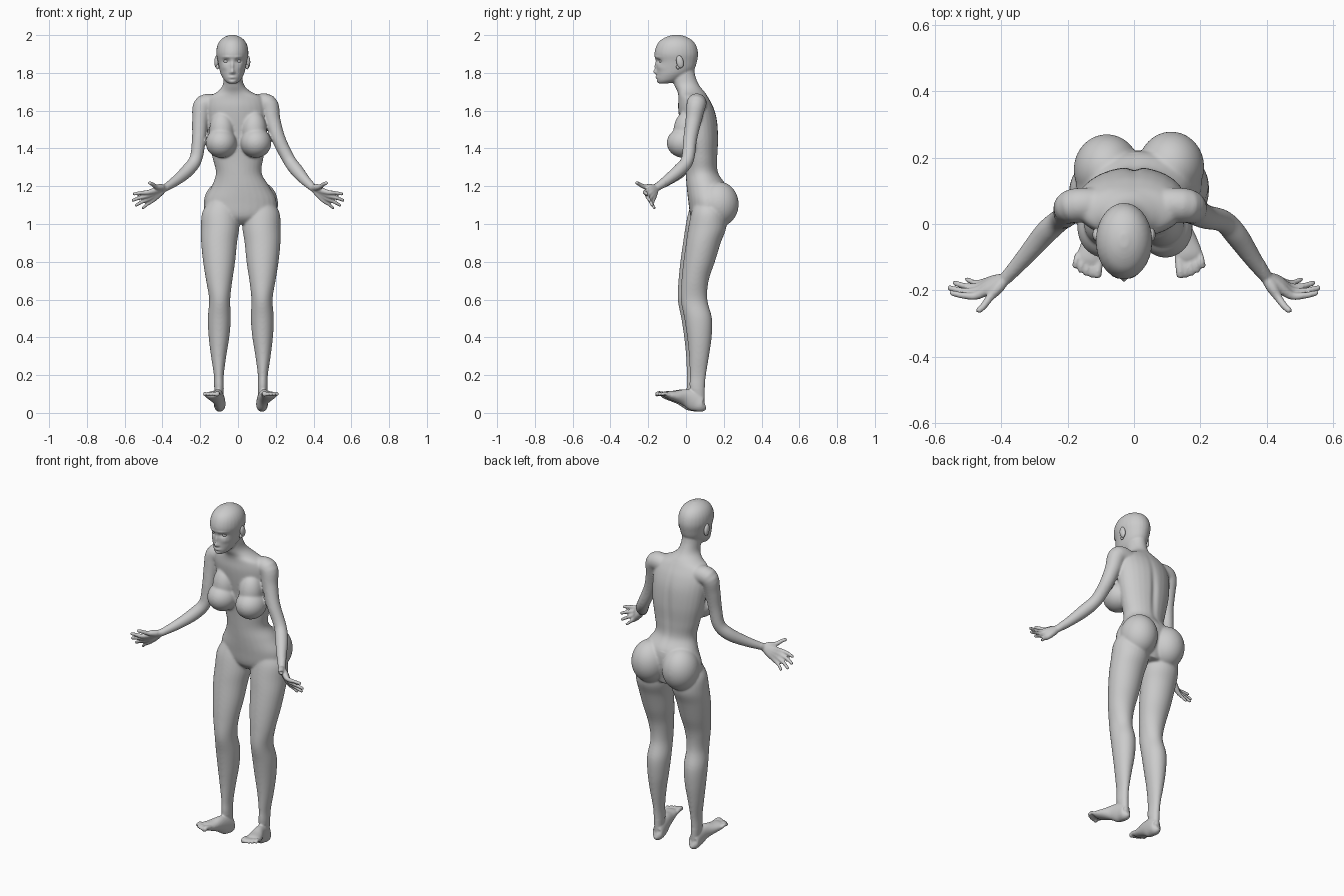
import bpy, bmesh
from math import cos, sin, pi, exp
from mathutils import Vector, Matrix

bm = bmesh.new()
MID = 0.015          # mirror line of hips and legs


def spline(rows, n=5):
    """Smoothly interpolate rows (x, y, z, ra, rb)."""
    r = [Vector(a) for a in rows]
    r = [r[0]] + r + [r[-1]]
    out = []
    for i in range(1, len(r) - 2):
        a, b, c, d = r[i - 1:i + 3]
        for k in range(n):
            t = k / n
            out.append(0.5 * (2 * b + (c - a) * t + (2 * a - 5 * b + 4 * c - d) * t * t
                              + (3 * b - a - 3 * c + d) * t ** 3))
    return out + [r[-1]]


def loft(rows, ref=(1, 0, 0), flat=False, seg=28):
    """Closed elliptical loft; flat keeps every ring horizontal."""
    s = spline(rows)
    pts = [Vector(a[:3]) for a in s]
    rings = []
    for i, a in enumerate(s):
        t = Vector((0, 0, 1)) if flat else (pts[min(i + 1, len(s) - 1)] - pts[max(i - 1, 0)]).normalized()
        u = Vector(ref)
        u = (u - t * u.dot(t)).normalized()
        v = t.cross(u)
        rings.append([bm.verts.new(pts[i] + u * max(a[3], .002) * cos(2 * pi * k / seg)
                                   + v * max(a[4], .002) * sin(2 * pi * k / seg)) for k in range(seg)])
    for p, q in zip(rings, rings[1:]):
        for k in range(seg):
            bm.faces.new((p[k], p[(k + 1) % seg], q[(k + 1) % seg], q[k]))
    bm.faces.new(rings[0][::-1])
    bm.faces.new(rings[-1])


def stack(rows):
    """Horizontal sections given as z, x centre, front y, back y, half width."""
    loft([(x, (f + b) / 2, z, w, (b - f) / 2) for z, x, f, b, w in rows], flat=True)


def ball(c, r, rot=0, target=None):
    m = Matrix.Translation(c) @ Matrix.Rotation(rot, 4, 'X') @ Matrix.Diagonal((*r, 1))
    bmesh.ops.create_uvsphere(target or bm, u_segments=32, v_segments=20, radius=1, matrix=m)


# torso and neck
stack([(1.00, .015, .06, .19, .06), (1.04, .015, .025, .20, .17), (1.12, .015, .012, .22, .189),
       (1.20, .013, .003, .215, .152), (1.27, .004, -.002, .172, .121), (1.35, 0, -.008, .168, .135),
       (1.45, -.003, -.02, .172, .155), (1.55, -.008, -.035, .165, .165), (1.62, -.012, -.042, .145, .165),
       (1.67, -.015, -.04, .118, .145), (1.70, -.02, -.045, .098, .09), (1.735, -.024, -.062, .07, .057),
       (1.79, -.028, -.078, .048, .05), (1.86, -.03, -.08, .04, .05)])

# head
stack([(1.743, -.03, -.143, -.10, .02), (1.757, -.03, -.155, -.04, .04), (1.79, -.03, -.156, .015, .06),
       (1.82, -.03, -.157, .045, .069), (1.86, -.03, -.159, .058, .077), (1.90, -.03, -.167, .064, .085),
       (1.94, -.03, -.158, .056, .081), (1.97, -.03, -.138, .036, .066), (1.99, -.03, -.105, .004, .042),
       (2.001, -.03, -.07, -.03, .012)])

for s in (-1, 1):
    dy = .008 * s
    # bust and glutes
    ball((.092 * s + .003, -.012, 1.43), (.082, .09, .08))
    ball((.085 * s, .0, 1.50), (.066, .066, .10), -.12)
    ball((MID + .097 * s, .168 + dy / 2, 1.105), (.1, .107, .12))
    # leg: z, inner, outer, front, back
    stack([(z, MID + s * (i + o) / 2, f + dy, b + dy, (o - i) / 2) for z, i, o, f, b in (
        (.05, .094, .132, .04, .09), (.13, .09, .141, .012, .092), (.20, .09, .143, .012, .098),
        (.30, .077, .158, .008, .114), (.40, .061, .17, -.002, .128), (.50, .053, .175, -.017, .13),
        (.60, .056, .168, -.036, .105), (.70, .045, .184, -.032, .112), (.80, .03, .2, -.022, .145),
        (.90, .02, .21, -.008, .176), (.98, .008, .211, .004, .205), (1.06, .01, .205, .02, .2),
        (1.12, .03, .17, .04, .17))])
    # foot and toes, tipped up at the front
    loft([(MID + s * x, y + dy, z, w, h) for x, y, z, w, h in (
        (.112, .093, .045, .012, .02), (.112, .075, .042, .03, .038), (.114, .04, .062, .03, .054),
        (.122, -.01, .081, .031, .045), (.138, -.06, .088, .038, .03), (.15, -.1, .094, .041, .021),
        (.155, -.118, .096, .036, .013))])
    for k in range(5):
        x, tip = .123 + .0165 * k, -.163 + .003 * k * k * .6
        r = .0125 if k == 0 else .009
        loft([(MID + s * (x - .004), -.09, .093, r, r), (MID + s * x, tip + .025, .103, r, r),
              (MID + s * (x + .003), tip + .006, .098, r, r), (MID + s * (x + .003), tip, .097, r * .5, r * .5)], seg=12)

# arms
for s, path in ((-1, ((-.1, .06, 1.63), (-.182, .055, 1.632), (-.2, .04, 1.55), (-.207, .025, 1.45),
                      (-.223, .012, 1.345), (-.265, -.025, 1.285), (-.325, -.095, 1.232), (-.387, -.165, 1.19))),
                (1, ((.08, .06, 1.63), (.158, .055, 1.635), (.182, .04, 1.55), (.215, .022, 1.45),
                     (.27, .008, 1.34), (.31, -.035, 1.285), (.355, -.1, 1.232), (.398, -.16, 1.19)))):
    radii = (.05, .052, .043, .037, .034, .035, .028, .02)
    loft([(*p, r, r) for p, r in zip(path, radii)], ref=(0, 1, 0.3))
    # palm and fingers share one tube each, from wrist through knuckle to tip
    w = Vector(path[-1])
    for kn, tip, r in (((.475, -.216, 1.168), (.556, -.207, 1.158), .0098),
                       ((.478, -.203, 1.150), (.562, -.192, 1.124), .0098),
                       ((.470, -.190, 1.135), (.546, -.177, 1.096), .0095),
                       ((.457, -.178, 1.122), (.508, -.166, 1.080), .0085),
                       ((.435, -.222, 1.198), (.472, -.265, 1.220), .0105)):
        k, t = Vector((s * kn[0], *kn[1:])), Vector((s * tip[0], *tip[1:]))
        loft([(*w, .017, .017), (*w.lerp(k, .5), .018, .018), (*k, .0125, .0125),
              (*(k.lerp(t, .5) + Vector((0, -.004, .002))), r, r), (*k.lerp(t, .93), r * .85, r * .85),
              (*t, r * .4, r * .4)], ref=(0, .3, 1), seg=14)

# fuse all body forms into one skin
bmesh.ops.recalc_face_normals(bm, faces=bm.faces)
mesh = bpy.data.meshes.new("body")
bm.to_mesh(mesh)
bm.free()
body = bpy.data.objects.new("body", mesh)
bpy.context.collection.objects.link(body)
bpy.context.view_layer.objects.active = body
body.select_set(True)
rm = body.modifiers.new("fuse", 'REMESH')
rm.mode, rm.voxel_size = 'VOXEL', .005
bpy.ops.object.modifier_apply(modifier="fuse")

# smooth strongly on the trunk, lightly on face, hands and toes
vg = body.vertex_groups.new(name="soft")
for v in body.data.vertices:
    c = v.co
    wt = .12 if abs(c.x) > .39 or c.z < .13 else .35 if c.z > 1.76 else 1
    vg.add([v.index], wt, 'REPLACE')
sm = body.modifiers.new("soften", 'SMOOTH')
sm.factor, sm.iterations, sm.vertex_group = .6, 16, "soft"
bpy.ops.object.modifier_apply(modifier="soften")

# facial relief: x, z, x radius, z radius, push along y
HX = -.03
face = [(0, 1.806, .010, .012, -.017), (0, 1.835, .008, .022, -.010), (0, 1.777, .02, .006, -.006),
        (0, 1.764, .018, .004, .004), (0, 1.749, .018, .008, -.003)]
for s in (-1, 1):
    face += [(s * .032, 1.862, .017, .011, .013), (s * .03, 1.884, .024, .006, -.004),
             (s * .045, 1.828, .016, .014, -.004), (s * .011, 1.801, .006, .006, -.005)]
for v in body.data.vertices:
    c = v.co
    if c.z > 1.735 and c.y < -.09:
        c.y += sum(d * exp(-((c.x - HX - x) / a) ** 2 - ((c.z - z) / b) ** 2) for x, z, a, b, d in face)
    elif c.y > .1 and 1.2 < c.z < 1.7:      # spine groove
        c.y -= .009 * exp(-(c.x / .018) ** 2 - ((c.z - 1.42) / .16) ** 2)


# eyes and ears
def part(name, c, r, rot=0):
    b = bmesh.new()
    ball(c, r, rot, b)
    me = bpy.data.meshes.new(name)
    b.to_mesh(me)
    b.free()
    ob = bpy.data.objects.new(name, me)
    bpy.context.collection.objects.link(ob)
    ob.select_set(True)


for s, side in ((-1, "left"), (1, "right")):
    part(side + "_eye", (HX + s * .032, -.1275, 1.862), (.0145, .0145, .0125))
    part(side + "_ear", (HX + s * .083, -.032, 1.858), (.012, .019, .034), .2)
    part(side + "_ear_lobe", (HX + s * .078, -.042, 1.832), (.008, .01, .013))
bpy.ops.object.shade_smooth()
